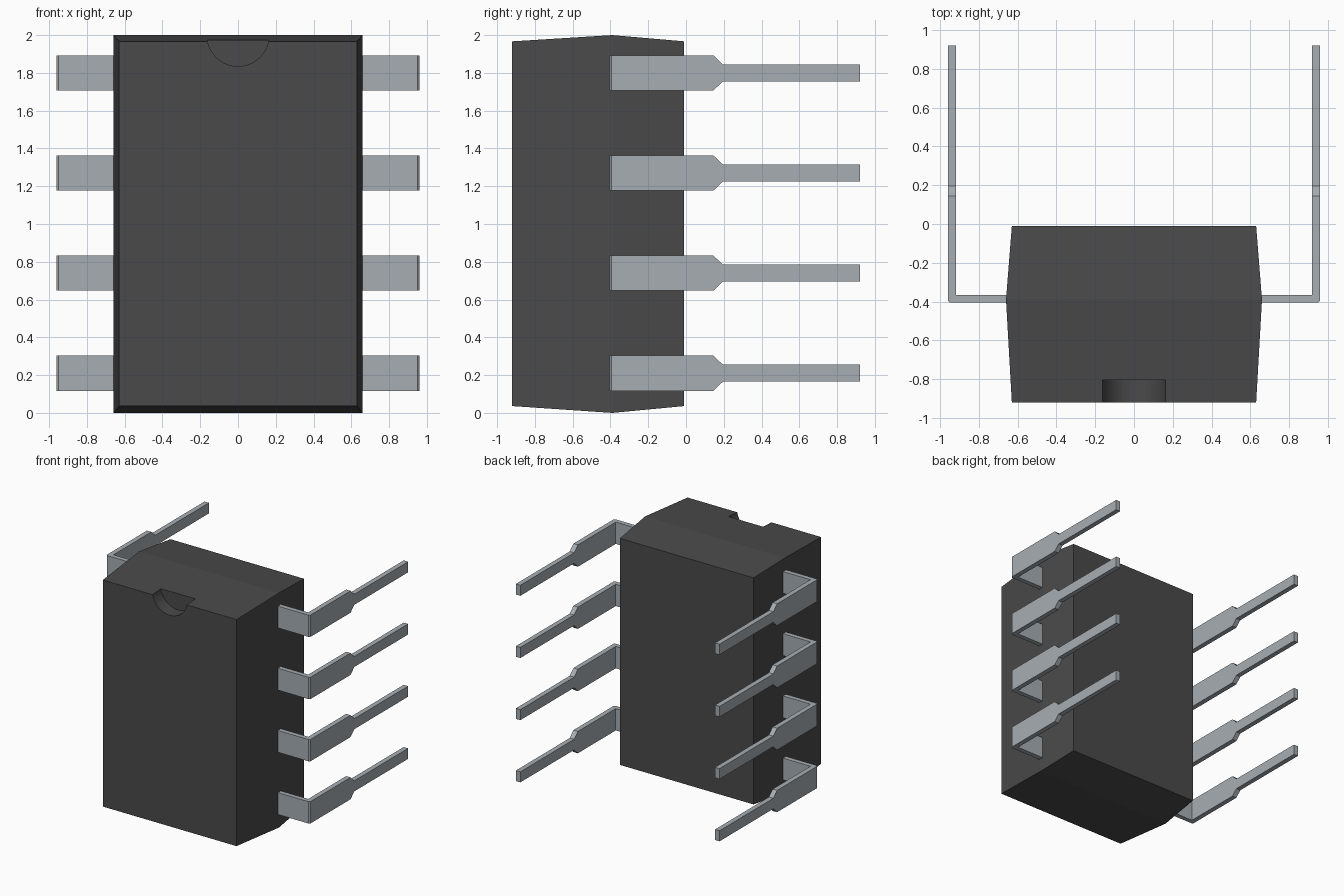
import bpy
import bmesh

old = bpy.data.objects.get("Cube")
if old:
    bpy.data.objects.remove(old, do_unlink=True)


def make_material(name, rgb):
    mat = bpy.data.materials.new(name)
    mat.use_nodes = True
    mat.diffuse_color = (*rgb, 1)
    mat.node_tree.nodes["Principled BSDF"].inputs["Base Color"].default_value = (*rgb, 1)
    return mat


def add_object(name, bm, mat):
    bmesh.ops.recalc_face_normals(bm, faces=bm.faces)
    mesh = bpy.data.meshes.new(name)
    bm.to_mesh(mesh)
    bm.free()
    mesh.materials.append(mat)
    obj = bpy.data.objects.new(name, mesh)
    bpy.context.collection.objects.link(obj)
    return obj


def prism(bm, outline, offset):
    """Extrude a closed outline along an offset."""
    face = bm.faces.new([bm.verts.new(p) for p in outline])
    ext = bmesh.ops.extrude_face_region(bm, geom=[face])
    moved = [g for g in ext["geom"] if isinstance(g, bmesh.types.BMVert)]
    bmesh.ops.translate(bm, verts=moved, vec=offset)


plastic = make_material("black plastic", (0.068, 0.068, 0.068))
metal = make_material("tinned metal", (0.38, 0.42, 0.45))

# Body: three rectangular sections, widest at the pin plane
bm = bmesh.new()
rings = []
for y, half_x, low, high in ((-0.92, 0.63, 0.036, 1.967),
                             (-0.39, 0.66, 0.0, 2.0),
                             (-0.01, 0.63, 0.036, 1.967)):
    rings.append([bm.verts.new((x, y, z)) for x, z in
                  ((-half_x, low), (half_x, low), (half_x, high), (-half_x, high))])
for a, b in zip(rings, rings[1:]):
    for i in range(4):
        j = (i + 1) % 4
        bm.faces.new((a[i], a[j], b[j], b[i]))
bm.faces.new(rings[0])
bm.faces.new(rings[-1])
body = add_object("body", bm, plastic)

# Half-round orientation notch cut into the front top edge
bpy.ops.mesh.primitive_cylinder_add(vertices=48, radius=0.165, depth=0.4,
                                    location=(0, -1.005, 2.0), rotation=(1.570796, 0, 0))
cutter = bpy.context.object
cutter.name = "notch_cutter"
cutter.data.materials.append(plastic)
cutter.hide_render = True
cutter.hide_viewport = True
cut = body.modifiers.new("notch", "BOOLEAN")
cut.operation = "DIFFERENCE"
cut.solver = "EXACT"
cut.object = cutter

# Pins: a flat shoulder out of the body, then a leg that tapers to a narrow tip
INNER, OUTER, FRONT, BEND = 0.918, 0.96, -0.405, -0.365
WIDE, NARROW, CHAMFER = 0.093, 0.045, 0.01
for side, sign in (("left", 1), ("right", -1)):
    for n in range(4):
        z = 0.21 + n * 0.53
        bm = bmesh.new()
        shoulder = [(0.6, FRONT), (OUTER - CHAMFER, FRONT), (OUTER, FRONT + CHAMFER),
                    (OUTER, BEND), (0.6, BEND)]
        prism(bm, [(sign * x, y, z - WIDE) for x, y in shoulder], (0, 0, 2 * WIDE))
        half = [(BEND, WIDE), (0.145, WIDE), (0.195, NARROW), (0.92, NARROW)]
        leg = half + [(y, -h) for y, h in reversed(half)]
        prism(bm, [(sign * INNER, y, z + h) for y, h in leg],
              (sign * (OUTER - INNER), 0, 0))
        add_object(f"{side}_pin_{n + 1}", bm, metal)
